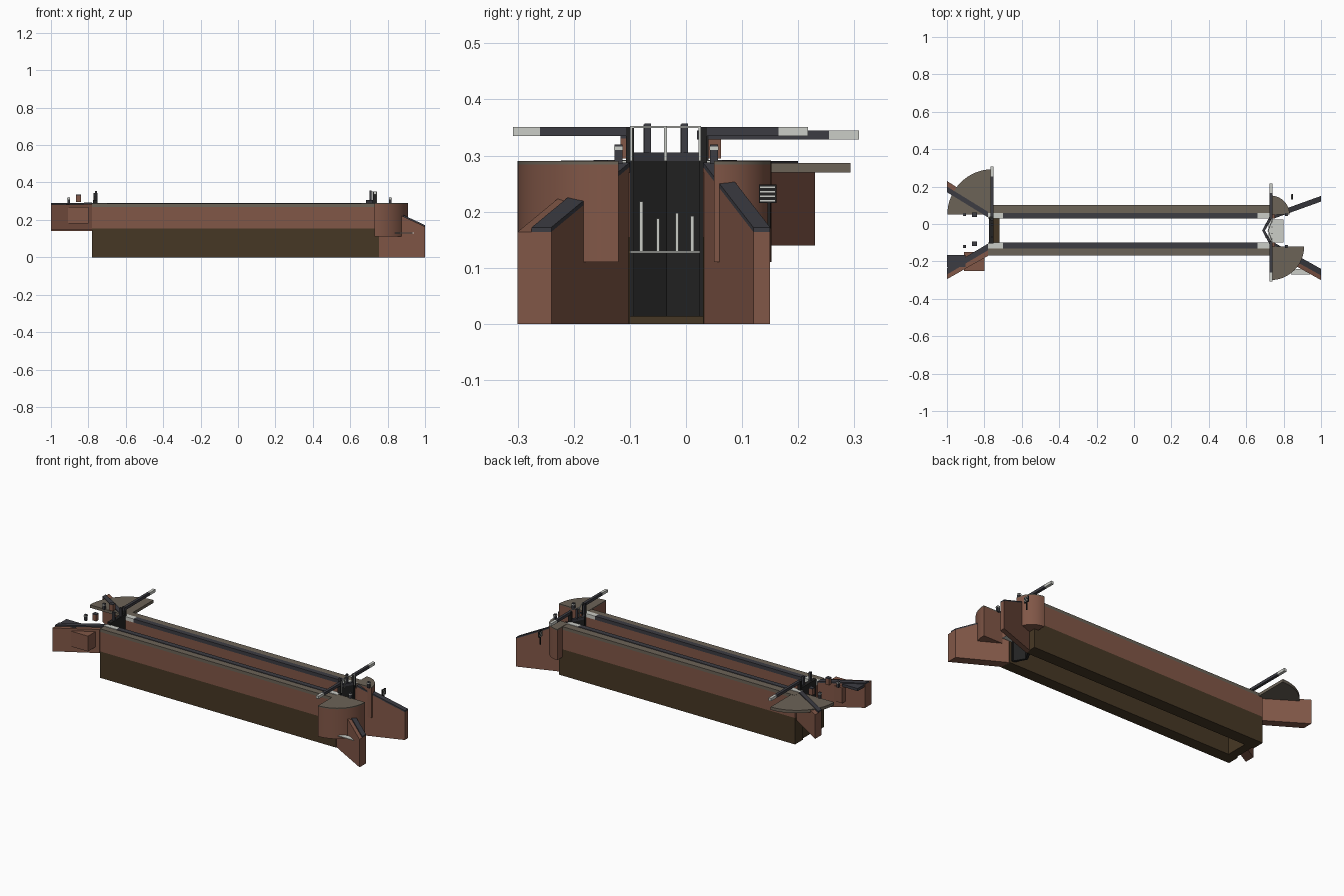
import bpy, bmesh, math

if "Cube" in bpy.data.objects:
    bpy.data.objects.remove(bpy.data.objects["Cube"], do_unlink=True)


def material(name, r, g, b):
    m = bpy.data.materials.new(name)
    m.use_nodes = True
    m.diffuse_color = (r, g, b, 1)
    m.node_tree.nodes["Principled BSDF"].inputs["Base Color"].default_value = (r, g, b, 1)
    return m


BRICK = material("brick", 0.22, 0.095, 0.063)
EARTH = material("dark earth", 0.062, 0.039, 0.018)
STONE = material("coping stone", 0.15, 0.125, 0.095)
SLATE = material("slate edging", 0.045, 0.045, 0.055)
BLACK = material("black timber", 0.016, 0.016, 0.016)
WHITE = material("white paint", 0.6, 0.61, 0.57)


def prism(name, pts, bottoms, tops, mat):
    """Upright prism over a plan outline; bottoms and tops are a height or one per corner."""
    n = len(pts)
    lo = bottoms if isinstance(bottoms, list) else [bottoms] * n
    hi = tops if isinstance(tops, list) else [tops] * n
    bm = bmesh.new()
    a = [bm.verts.new((x, y, z)) for (x, y), z in zip(pts, lo)]
    b = [bm.verts.new((x, y, z)) for (x, y), z in zip(pts, hi)]
    bm.faces.new(a)
    bm.faces.new(b)
    for i in range(n):
        j = (i + 1) % n
        bm.faces.new((a[i], a[j], b[j], b[i]))
    bmesh.ops.recalc_face_normals(bm, faces=bm.faces)
    mesh = bpy.data.meshes.new(name)
    bm.to_mesh(mesh)
    bm.free()
    mesh.materials.append(mat)
    ob = bpy.data.objects.new(name, mesh)
    bpy.context.collection.objects.link(ob)
    return ob


def box(name, x0, x1, y0, y1, z0, z1, mat):
    return prism(name, [(x0, y0), (x1, y0), (x1, y1), (x0, y1)], z0, z1, mat)


def sector(name, cx, cy, r, start, z0, z1, mat):
    """Quarter disc starting at an angle in degrees."""
    pts = [(cx, cy)]
    for i in range(17):
        t = math.radians(start + 90 * i / 16)
        pts.append((cx + r * math.cos(t), cy + r * math.sin(t)))
    ob = prism(name, pts, z0, z1, mat)
    bpy.ops.object.select_all(action="DESELECT")
    bpy.context.view_layer.objects.active = ob
    ob.select_set(True)
    bpy.ops.object.shade_smooth_by_angle()


def wing(name, x0, x1, inner, outer, edge, z0, z_start, z_end):
    """Splayed wall with a slate strip; each pair is y at the near and far end."""
    xs = (x0, x1, x1, x0)
    tops = [z_start, z_end, z_end, z_start]
    prism(name, list(zip(xs, (inner[0], inner[1], outer[1], outer[0]))), z0,
          [z - 0.008 for z in tops], BRICK)
    prism(name + "_coping", list(zip(xs, (inner[0], inner[1], edge[1], edge[0]))),
          [z - 0.009 for z in tops], tops, SLATE)


MID = -0.035  # channel centre line

# Chamber walls
for side, s, thick in (("back", 1, 0.072), ("front", -1, 0.068)):
    def strip(name, x0, x1, d0, d1, z0, z1, mat):
        ya, yb = MID + s * (0.065 + d0), MID + s * (0.065 + d1)
        box(side + name, x0, x1, min(ya, yb), max(ya, yb), z0, z1, mat)
    strip("_wall_base", -0.78, 0.755, 0, thick, 0, 0.155, EARTH)
    strip("_wall", -0.78, 0.755, 0, thick, 0.155, 0.27, BRICK)
    strip("_wall_coping", -0.78, 0.735, 0.028, thick, 0.27, 0.288, STONE)
    strip("_wall_edge", -0.70, 0.66, 0, 0.03, 0.27, 0.291, SLATE)
    strip("_edge_end_a", -0.78, -0.70, 0, 0.03, 0.27, 0.291, WHITE)
    strip("_edge_end_b", 0.66, 0.735, 0, 0.03, 0.27, 0.291, WHITE)

# Sill below the upper gate
box("upper_sill", -0.77, -0.72, -0.10, 0.03, 0, 0.15, EARTH)

# Wing walls at the lower end
wing("lower_front_wing", 0.75, 1.0, (-0.10, -0.24), (-0.16, -0.30), (-0.135, -0.275), 0, 0.288, 0.172)
wing("lower_back_wing", 0.75, 1.0, (0.03, 0.12), (0.06, 0.15), (0.06, 0.15), 0, 0.288, 0.172)

# Wing walls at the upper end
wing("upper_front_wing", -0.78, -1.0, (-0.105, -0.235), (-0.17, -0.295), (-0.14, -0.27), 0.145, 0.292, 0.29)
wing("upper_back_wing", -0.78, -1.0, (0.035, 0.17), (0.09, 0.23), (0.065, 0.2), 0.14, 0.292, 0.29)
box("upper_front_buttress", -0.91, -0.80, -0.25, -0.15, 0.18, 0.27, BRICK)
box("upper_front_slab", -1.0, -0.90, -0.23, -0.165, 0.27, 0.285, SLATE)

# Quarter-round bastions and beam platforms
sector("front_bastion", 0.73, -0.12, 0.18, 270, 0.11, 0.284, BRICK)
sector("front_bastion_top", 0.73, -0.12, 0.18, 270, 0.284, 0.29, STONE)
sector("back_bastion", 0.73, 0.05, 0.102, 0, 0.11, 0.284, BRICK)
sector("back_bastion_top", 0.73, 0.05, 0.102, 0, 0.284, 0.29, STONE)
sector("upper_platform", -0.755, 0.05, 0.243, 90, 0.27, 0.287, STONE)

# Lower mitre gates with their top rails
for side, y in (("back", 0.03), ("front", -0.10)):
    leaf = [(0.738, y), (0.700, MID), (0.685, MID), (0.720, y)]
    prism(side + "_gate_leaf", leaf, 0.013, 0.29, BLACK)
    prism(side + "_gate_rail", leaf, 0.29, 0.305, SLATE)
    d = 1 if side == "back" else -1
    box(side + "_gate_post", 0.722, 0.740, y - 0.007, y + 0.007, 0.013, 0.35, BLACK)
    box(side + "_paddle_gear", 0.703, 0.715, MID + d * 0.033 - 0.006,
        MID + d * 0.033 + 0.006, 0.30, 0.357, SLATE)

# Gate footbridge handrail
for y in (-0.098, MID - 0.002, 0.024):
    x = 0.715 if abs(y - MID) < 0.01 else 0.738
    box("handrail_post", x, x + 0.005, y - 0.002, y + 0.003, 0.29, 0.353, WHITE)
for y in (-0.098, 0.024):
    prism("handrail", [(0.738, y), (0.743, y), (0.720, MID), (0.715, MID)], 0.349, 0.353, WHITE)

# Upper gate
box("upper_gate", -0.775, -0.752, -0.105, 0.035, 0.12, 0.305, BLACK)
for y in (-0.07, -0.004):
    box("upper_paddle_gear", -0.765, -0.753, y - 0.006, y + 0.006, 0.30, 0.355, SLATE)
box("upper_gate_post", -0.772, -0.752, 0.025, 0.04, 0.29, 0.345, BLACK)


def beam(name, x, y0, y1, y2, z):
    """Balance beam from y0, painted white from y1 to the tip y2."""
    w = 0.008
    box(name, x - w, x + w, min(y0, y1), max(y0, y1), z, z + 0.016, SLATE)
    box(name + "_tip", x - w, x + w, min(y1, y2), max(y1, y2), z, z + 0.016, WHITE)


beam("lower_back_beam", 0.732, 0.024, 0.165, 0.217, 0.335)
beam("lower_front_beam", 0.732, -0.095, -0.26, -0.308, 0.335)
beam("upper_beam", -0.76, 0.02, 0.255, 0.308, 0.329)

# Bollards with white bands
for x, y in ((0.815, -0.12), (0.815, 0.05), (-0.905, -0.12), (-0.905, 0.05)):
    w = 0.007
    box("bollard", x - w, x + w, y - w, y + w, 0.285, 0.32, SLATE)
    w = 0.008
    box("bollard_band", x - w, x + w, y - w, y + w, 0.31, 0.316, WHITE)

# Small brick plinths at the upper gate
for y in (-0.105, 0.05):
    box("plinth", -0.865, -0.84, y - 0.012, y + 0.012, 0.295, 0.33, BRICK)
    box("plinth_cap", -0.865, -0.84, y - 0.012, y + 0.012, 0.33, 0.335, SLATE)

# Chequered depth sign on a pole
box("sign_pole", 0.842, 0.848, 0.145, 0.151, 0.17, 0.215, BLACK)
box("sign_board", 0.841, 0.849, 0.13, 0.161, 0.215, 0.248, BLACK)
for i in range(4):
    box("sign_stripe", 0.84, 0.85, 0.132, 0.159, 0.218 + i * 0.008, 0.221 + i * 0.008, WHITE)

# Leaking water: foam sheet and jets below the lower gates
box("foam", 0.72, 0.80, -0.10, 0.025, 0.126, 0.13, WHITE)
for y, top in ((-0.08, 0.218), (-0.05, 0.188), (-0.016, 0.198), (0.011, 0.192)):
    box("water_jet", 0.735, 0.741, y - 0.003, y + 0.003, 0.128, top, WHITE)
box("side_foam", 0.84, 0.94, -0.27, -0.24, 0.128, 0.132, WHITE)
